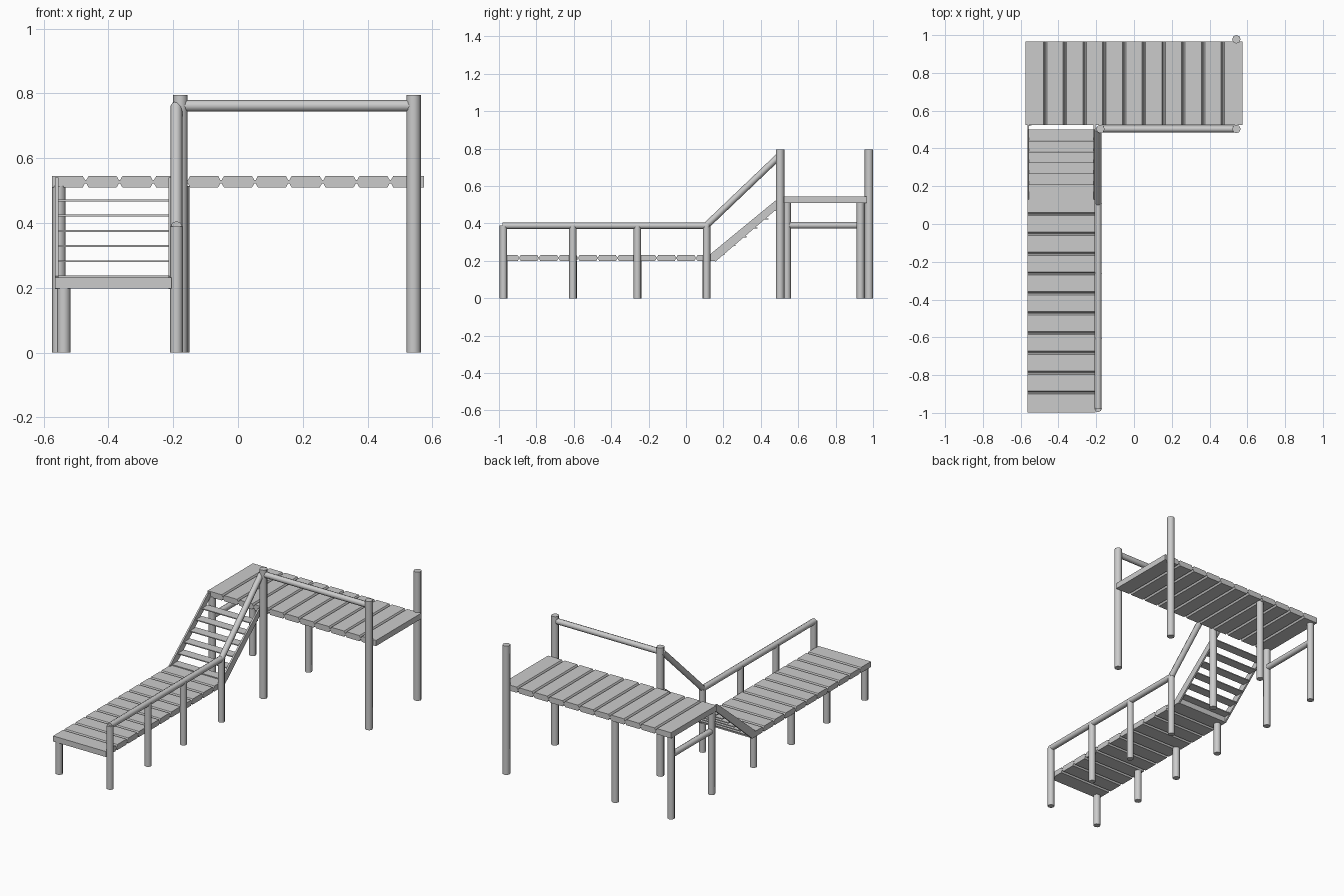
import bpy, bmesh
from mathutils import Vector

if "Cube" in bpy.data.objects:
    bpy.data.objects.remove(bpy.data.objects["Cube"])


def finish(name, bm):
    bmesh.ops.recalc_face_normals(bm, faces=bm.faces[:])
    me = bpy.data.meshes.new(name)
    bm.to_mesh(me)
    bm.free()
    ob = bpy.data.objects.new(name, me)
    bpy.context.collection.objects.link(ob)
    return ob


def extrude(name, points, offset):
    """Closed 3D outline pushed along an offset vector."""
    bm = bmesh.new()
    face = bm.faces.new([bm.verts.new(p) for p in points])
    res = bmesh.ops.extrude_face_region(bm, geom=[face], use_keep_orig=True)
    moved = [g for g in res["geom"] if isinstance(g, bmesh.types.BMVert)]
    bmesh.ops.translate(bm, verts=moved, vec=offset)
    return finish(name, bm)


def pole(name, a, b, r):
    """Round pole between two points."""
    a, b = Vector(a), Vector(b)
    d = b - a
    bpy.ops.mesh.primitive_cylinder_add(vertices=8, radius=r, depth=d.length, location=(a + b) / 2)
    ob = bpy.context.object
    ob.name = name
    ob.rotation_euler = d.to_track_quat('Z', 'Y').to_euler()
    bpy.ops.object.shade_smooth_by_angle(angle=0.9)
    return ob


def plank_profile(start, count, pitch, z0, z1):
    """Deck side outline: planks separated by grooves above and below a thin neck."""
    zm, g, w = (z0 + z1) / 2, 0.006, 0.002
    top = [(start, z1)]
    low = [(start, z0)]
    for i in range(1, count):
        u = start + i * pitch
        for row, z, s in ((top, z1, 1), (low, z0, -1)):
            row += [(u - g, z - s * 0.005), (u - w, zm + s * 0.005),
                    (u + w, zm + s * 0.005), (u + g, z - s * 0.005)]
            row.insert(-4, (u - g - 0.003, z))
            row.append((u + g + 0.003, z))
    end = start + count * pitch
    return top + [(end, z1), (end, z0)] + low[:0:-1] + [low[0]]


# Plank decks
upper = plank_profile(-0.575, 11, 1.15 / 11, 0.51, 0.545)
extrude("upper_deck", [(u, 0.525, z) for u, z in upper], (0, 0.442, 0))
lower = plank_profile(-0.997, 11, 0.105, 0.198, 0.232)
extrude("lower_deck", [(-0.565, u, z) for u, z in lower], (0.36, 0, 0))

# Stair stringers
side = [(0.157, 0.196), (0.13, 0.236), (0.5, 0.54), (0.525, 0.54), (0.525, 0.51), (0.5, 0.49)]
for name, x in (("left_stringer", -0.565), ("right_stringer", -0.215)):
    extrude(name, [(x, y, z) for y, z in side], (0.01, 0, 0))

# Stair treads
for i in range(6):
    y, z = 0.178 + i * 0.0584, 0.235 + i * 0.047
    bpy.ops.mesh.primitive_cube_add(size=1, location=(-0.385, y, z))
    bpy.context.object.name = f"tread_{i + 1}"
    bpy.context.object.scale = (0.345, 0.058, 0.006)

# Lower walkway posts and rail
for i, y in enumerate((-0.976, -0.605, -0.26, 0.11)):
    pole(f"lower_rail_post_{i + 1}", (-0.19, y, 0), (-0.19, y, 0.39), 0.02)
    pole(f"lower_short_post_{i + 1}", (-0.538, y, 0), (-0.538, y, 0.2), 0.021)
pole("lower_rail", (-0.19, -0.98, 0.388), (-0.19, 0.122, 0.388), 0.018)
pole("stair_handrail", (-0.19, 0.11, 0.39), (-0.19, 0.5, 0.762), 0.018)

# Tall posts and rail of the upper deck
for i, (x, y) in enumerate(((-0.178, 0.503), (0.542, 0.503), (0.542, 0.978))):
    pole(f"tall_post_{i + 1}", (x, y, 0), (x, y, 0.795), 0.0225)
pole("upper_rail", (-0.178, 0.503, 0.762), (0.542, 0.503, 0.762), 0.018)

# Posts below the upper deck, with a brace on the left end
for i, (x, y) in enumerate(((-0.553, 0.54), (-0.553, 0.933), (-0.171, 0.933))):
    pole(f"under_deck_post_{i + 1}", (x, y, 0), (x, y, 0.515), 0.021)
pole("end_brace", (-0.553, 0.54, 0.39), (-0.553, 0.933, 0.39), 0.018)
